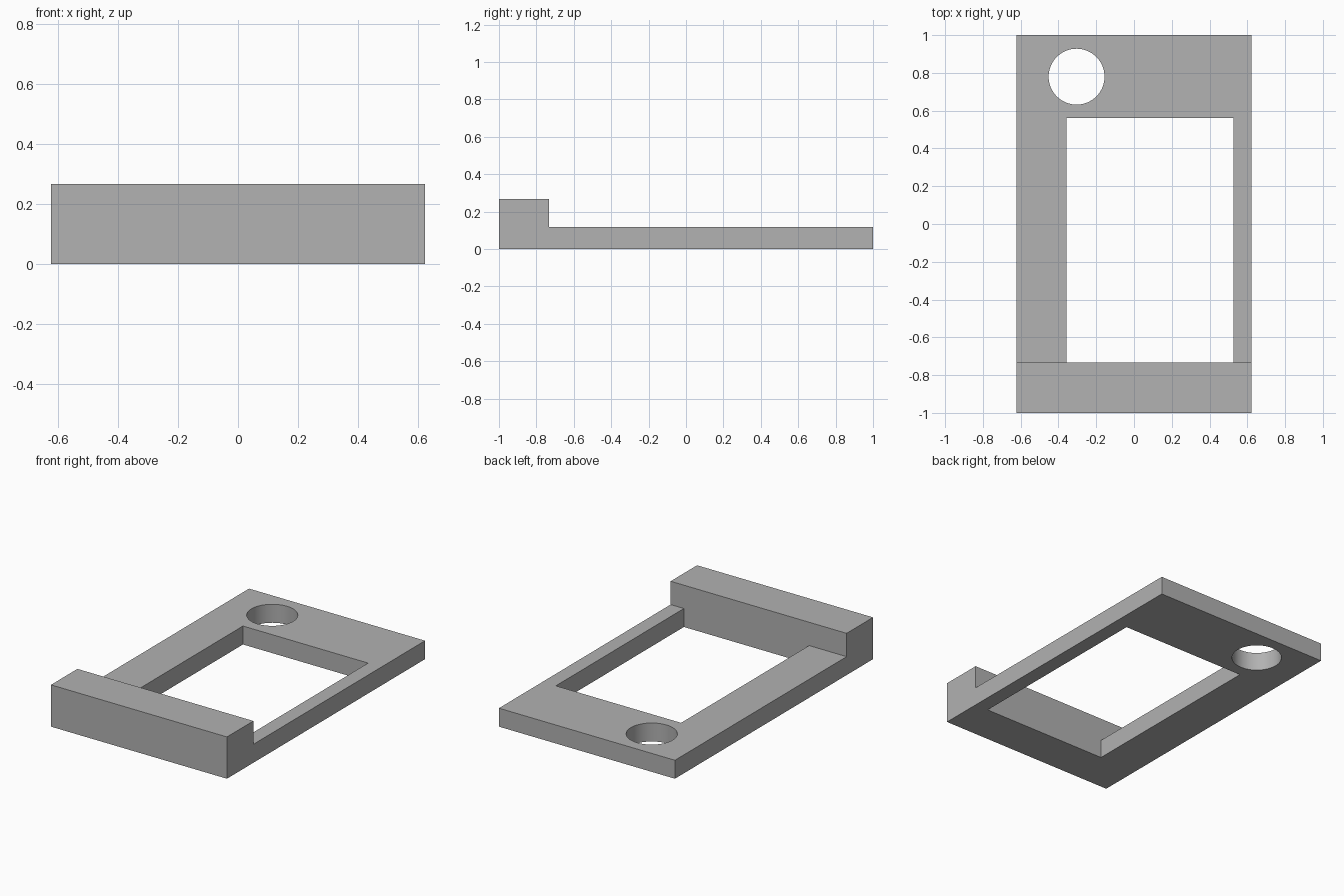
import bpy
import bmesh
import math
from mathutils import Matrix, Vector

cube = bpy.data.objects.get("Cube")
if cube:
    bpy.data.objects.remove(cube, do_unlink=True)

HALF_W = 0.622
PLATE_Z, BAR_Z = 0.118, 0.267
BAR_BACK = -0.733

grey = bpy.data.materials.new("plain_grey")
grey.use_nodes = True
colour = (0.445, 0.445, 0.445, 1)
grey.diffuse_color = colour
grey.node_tree.nodes["Principled BSDF"].inputs["Base Color"].default_value = colour


def add_object(name, bm):
    bmesh.ops.recalc_face_normals(bm, faces=bm.faces)
    mesh = bpy.data.meshes.new(name)
    bm.to_mesh(mesh)
    bm.free()
    mesh.materials.append(grey)
    obj = bpy.data.objects.new(name, mesh)
    bpy.context.collection.objects.link(obj)
    return obj


def cut(target, cutter):
    cutter.hide_render = True
    mod = target.modifiers.new(cutter.name, "BOOLEAN")
    mod.operation = "DIFFERENCE"
    mod.solver = "EXACT"
    mod.object = cutter
    bpy.context.view_layer.objects.active = target
    bpy.ops.object.modifier_apply(modifier=mod.name)
    bpy.data.objects.remove(cutter, do_unlink=True)


# Base plate with raised front bar: L-shaped side profile extruded across
profile = [(-1, 0), (1, 0), (1, PLATE_Z), (BAR_BACK, PLATE_Z), (BAR_BACK, BAR_Z), (-1, BAR_Z)]
bm = bmesh.new()
side = bm.faces.new([bm.verts.new((-HALF_W, y, z)) for y, z in profile])
ext = bmesh.ops.extrude_face_region(bm, geom=[side])
verts = [v for v in ext["geom"] if isinstance(v, bmesh.types.BMVert)]
bmesh.ops.translate(bm, verts=verts, vec=(2 * HALF_W, 0, 0))
frame = add_object("plate_with_front_bar", bm)

# Rectangular window, its front wall flush with the back of the bar
low, high = Vector((-0.357, BAR_BACK, -0.2)), Vector((0.528, 0.56, 0.5))
bm = bmesh.new()
bmesh.ops.create_cube(bm, size=1, matrix=Matrix.Translation((low + high) / 2)
                      @ Matrix.Diagonal((*(high - low), 1)))
cut(frame, add_object("window_cutter", bm))

# Round hole in the back right corner
bm = bmesh.new()
bmesh.ops.create_cone(bm, cap_ends=True, segments=64, radius1=0.148, radius2=0.148, depth=1,
                      matrix=Matrix.Translation((-0.304, 0.78, 0)))
cut(frame, add_object("hole_cutter", bm))

# Smooth hole wall, sharp edges elsewhere
bpy.ops.object.select_all(action="DESELECT")
frame.select_set(True)
bpy.context.view_layer.objects.active = frame
bpy.ops.object.shade_smooth_by_angle(angle=math.radians(30))
